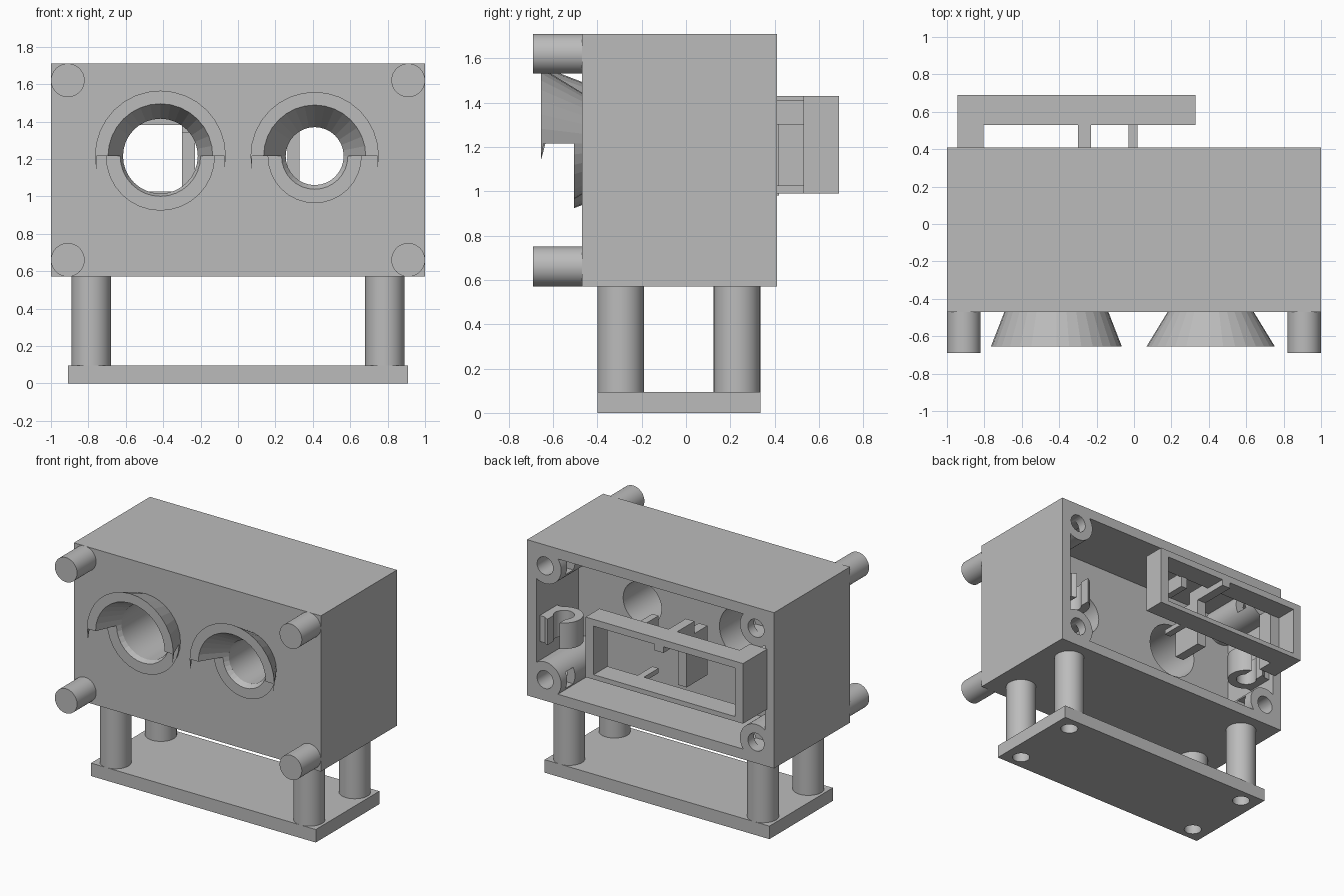
import bpy, bmesh, math
from mathutils import Matrix, Vector

if "Cube" in bpy.data.objects:
    bpy.data.objects.remove(bpy.data.objects["Cube"], do_unlink=True)

grey = bpy.data.materials.new("plain grey")
grey.use_nodes = True
grey.diffuse_color = (0.5, 0.5, 0.5, 1)
grey.node_tree.nodes["Principled BSDF"].inputs["Base Color"].default_value = (0.5, 0.5, 0.5, 1)


def finish(name, bm):
    bmesh.ops.recalc_face_normals(bm, faces=bm.faces)
    mesh = bpy.data.meshes.new(name)
    bm.to_mesh(mesh)
    bm.free()
    mesh.materials.append(grey)
    obj = bpy.data.objects.new(name, mesh)
    bpy.context.collection.objects.link(obj)
    return obj


def box(name, x, y, z):
    bm = bmesh.new()
    bmesh.ops.create_cube(bm, size=1)
    for v in bm.verts:
        v.co = [(r[0] + r[1]) / 2 + c * (r[1] - r[0]) for c, r in zip(v.co, (x, y, z))]
    return finish(name, bm)


def rod(name, start, end, radius, sides=48):
    """Cylinder between two points."""
    a, b = Vector(start), Vector(end)
    bm = bmesh.new()
    turn = (b - a).to_track_quat('Z', 'Y').to_matrix().to_4x4()
    bmesh.ops.create_cone(bm, cap_ends=True, segments=sides, radius1=radius, radius2=radius,
                          depth=(b - a).length, matrix=Matrix.Translation((a + b) / 2) @ turn)
    return finish(name, bm)


def ring(name, x, z, profile, sides=32):
    """Revolve a closed (radius, y) profile about an axis along y."""
    bm = bmesh.new()
    loops = []
    for i in range(sides):
        t = math.tau * i / sides
        loops.append([bm.verts.new((x + r * math.cos(t), y, z + r * math.sin(t))) for r, y in profile])
    n = len(profile)
    for i in range(sides):
        a, b = loops[i], loops[(i + 1) % sides]
        for j in range(n):
            k = (j + 1) % n
            bm.faces.new((a[j], a[k], b[k], b[j]))
    return finish(name, bm)


def combine(obj, others, operation='DIFFERENCE'):
    for other in others:
        other.hide_render = True
        mod = obj.modifiers.new("cut", 'BOOLEAN')
        mod.operation, mod.solver, mod.object = operation, 'EXACT', other
        bpy.context.view_layer.objects.active = obj
        bpy.ops.object.modifier_apply(modifier=mod.name)
        bpy.data.objects.remove(other, do_unlink=True)
    return obj


SIDES = (-1, 1)
EYE_Z = 1.215
FRONT, BACK, INNER = -0.47, 0.41, -0.08
eyes = {"right": (-0.415, 0.35, 0.278, 0.20), "left": (0.41, 0.343, 0.23, 0.155)}
corners = [(0.854 * s, z) for s in SIDES for z in (0.724, 1.557)]

# Housing: open at the back, thick front wall, screw bosses in the corners
cavity = box("cavity", (-0.925, 0.925), (INNER, 0.6), (0.645, 1.635))
combine(cavity, [rod("boss", (x, -0.2, z), (x, 0.8, z), 0.13) for x, z in corners])
housing = box("housing", (-1, 1), (FRONT, BACK), (0.57, 1.71))
cuts = [cavity]
for x, z in corners:
    inward = -0.2 if x > 0 else 0.2
    cuts.append(rod("screw_hole", (x, 0.05, z), (x, 0.7, z), 0.065))
    cuts.append(box("nut_slot", sorted((x, x + inward)), (0.25, 0.34), (z - 0.06, z + 0.06)))
for x, outer, root, hole in eyes.values():
    cuts.append(rod("eye_hole", (x, -0.8, EYE_Z), (x, 0.2, EYE_Z), hole))
combine(housing, cuts)

# Flared hoods: full at the top, trimmed to a low rim below
for side, (x, outer, root, hole) in eyes.items():
    tip = -0.655
    hood = ring(side + "_eye_hood", x, EYE_Z,
                [(root, FRONT), (outer, tip), (outer - 0.07, tip), (hole, FRONT)])
    half = outer - 0.008
    combine(hood, [box("trim", (x - half, x + half), (-0.9, -0.505), (0.6, EYE_Z))])

# Front corner pegs
for sx, side in zip(SIDES, ("right", "left")):
    for z, level in ((0.66, "lower"), (1.62, "upper")):
        rod(f"{level}_{side}_peg", (0.91 * sx, -0.69, z), (0.91 * sx, FRONT, z), 0.09)

# Side clips inside the housing: upright rings with a slot facing back
for sx, side in zip(SIDES, ("right", "left")):
    cx, cy = 0.80 * sx, 0.27
    clip = rod(side + "_clip", (cx, cy, 0.97), (cx, cy, 1.16), 0.13)
    combine(clip, [box("arm", sorted((cx, 0.93 * sx)), (cy - 0.1, cy + 0.1), (0.97, 1.16))], 'UNION')
    combine(clip, [rod("bore", (cx, cy, 0.8), (cx, cy, 1.3), 0.07),
                   box("slot", (cx - 0.05, cx + 0.05), (cy, 0.5), (0.8, 1.3))])

# Base plate and legs with screw holes from below
feet = [(0.785 * s, y) for s in SIDES for y in (-0.295, 0.23)]
base = box("base_plate", (-0.91, 0.91), (-0.4, 0.335), (0, 0.095))
combine(base, [rod("hole", (x, y, -0.1), (x, y, 0.2), 0.06) for x, y in feet])
for i, (x, y) in enumerate(feet):
    leg = rod(f"leg_{i + 1}", (x, y, 0.095), (x, y, 0.57), 0.105)
    combine(leg, [rod("pilot", (x, y, 0), (x, y, 0.4), 0.06)])

# Rear frame and its supports
frame = box("rear_frame", (-0.945, 0.33), (0.53, 0.69), (0.99, 1.43))
combine(frame, [box("opening", (-0.88, 0.265), (0.3, 0.9), (1.025, 1.38))])
box("frame_arm", (-0.945, -0.805), (BACK, 0.53), (0.99, 1.43))
box("frame_cross_bar", (-0.30, -0.23), (0.33, 0.69), (1.335, 1.43))
box("frame_post", (-0.30, -0.23), (0.18, 0.42), (0.98, 1.34))
box("upper_rib", (-0.03, 0.02), (0.36, 0.54), (1.30, 1.41))
box("lower_rib", (-0.03, 0.02), (0.36, 0.54), (0.99, 1.025))

# Smooth the round parts, leave the hoods faceted
for obj in list(bpy.context.collection.objects):
    if obj.type == 'MESH' and grey.name in obj.data.materials and "hood" not in obj.name:
        bpy.ops.object.select_all(action='DESELECT')
        obj.select_set(True)
        bpy.context.view_layer.objects.active = obj
        bpy.ops.object.shade_smooth_by_angle(angle=math.radians(30))
